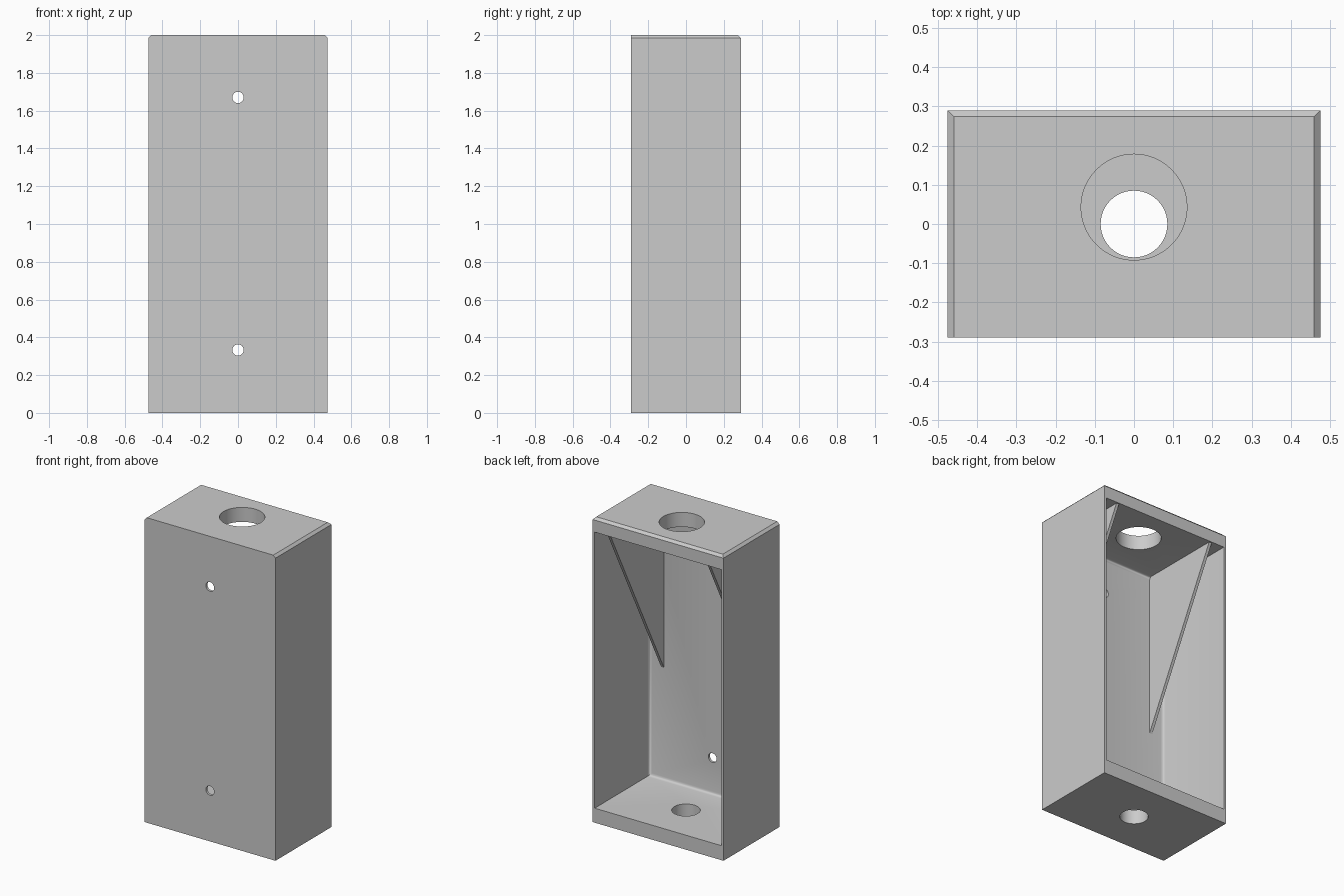
import bpy
import bmesh

if "Cube" in bpy.data.objects:
    bpy.data.objects.remove(bpy.data.objects["Cube"], do_unlink=True)

W, D, H = 0.475, 0.29, 2.0      # half width, half depth, height
WALL, PLATE = 0.016, 0.095      # thin walls, thick end plates

grey = bpy.data.materials.new("plain grey")
grey.use_nodes = True
grey.diffuse_color = (0.6, 0.6, 0.6, 1)
grey.node_tree.nodes["Principled BSDF"].inputs["Base Color"].default_value = (0.6, 0.6, 0.6, 1)


def finish(name, bm):
    bmesh.ops.recalc_face_normals(bm, faces=bm.faces)
    mesh = bpy.data.meshes.new(name)
    bm.to_mesh(mesh)
    bm.free()
    mesh.materials.append(grey)
    obj = bpy.data.objects.new(name, mesh)
    bpy.context.collection.objects.link(obj)
    return obj


def box(name, lo, hi, bevel_rule, width, segments):
    """Box between two corners, bevelling edges whose midpoint meets the rule."""
    bm = bmesh.new()
    bmesh.ops.create_cube(bm, size=1)
    for v in bm.verts:
        v.co = [hi[i] if v.co[i] > 0 else lo[i] for i in range(3)]
    edges = [e for e in bm.edges if bevel_rule((e.verts[0].co + e.verts[1].co) / 2)]
    bmesh.ops.bevel(bm, geom=edges, offset=width, segments=segments,
                    profile=0.5, affect='EDGES')
    return finish(name, bm)


def cylinder(name, radius, depth, location, rotation=(0, 0, 0)):
    bpy.ops.mesh.primitive_cylinder_add(vertices=64, radius=radius, depth=depth,
                                        location=location, rotation=rotation)
    obj = bpy.context.object
    obj.name = name
    obj.data.materials.append(grey)
    return obj


def cut(target, cutter):
    mod = target.modifiers.new("cut", 'BOOLEAN')
    mod.operation = 'DIFFERENCE'
    mod.solver = 'EXACT'
    mod.object = cutter
    bpy.context.view_layer.objects.active = target
    bpy.ops.object.modifier_apply(modifier=mod.name)
    bpy.data.objects.remove(cutter, do_unlink=True)


# Outer case, chamfered along the top side and back edges
case = box("case", (-W, -D, 0), (W, D, H),
           lambda m: m.z > H - 0.01 and m.y > -D + 0.01, WALL, 1)

# Open-backed cavity with small coves around the front wall
cavity = box("cavity_cutter", (-W + WALL, -D + WALL, PLATE), (W - WALL, D + 0.2, H - PLATE),
             lambda m: m.y < -D + WALL + 0.01, 0.02, 3)
cut(case, cavity)

# Large hole in the top plate, smaller one in the bottom plate
cut(case, cylinder("top_hole_cutter", 0.135, 0.4, (0, 0.043, H)))
cut(case, cylinder("bottom_hole_cutter", 0.085, 0.4, (0, 0, 0)))

# Screw holes in the front wall
for z in (0.333, 1.67):
    cut(case, cylinder("screw_hole_cutter", 0.03, 0.2, (0, -D, z), (1.5707963, 0, 0)))

bpy.ops.object.select_all(action='DESELECT')
case.select_set(True)
bpy.context.view_layer.objects.active = case
bpy.ops.object.shade_smooth_by_angle(angle=0.6)

# Triangular gussets under the top plate
for side, sign in (("left", 1), ("right", -1)):
    bm = bmesh.new()
    profile = [(-D + WALL, 0.83), (0.28, H - PLATE), (-D + WALL, H - PLATE)]
    face = bm.faces.new([bm.verts.new((sign * 0.352, y, z)) for y, z in profile])
    out = bmesh.ops.extrude_face_region(bm, geom=[face])["geom"]
    bmesh.ops.translate(bm, vec=(sign * 0.02, 0, 0),
                        verts=[g for g in out if isinstance(g, bmesh.types.BMVert)])
    finish(side + "_gusset", bm)
